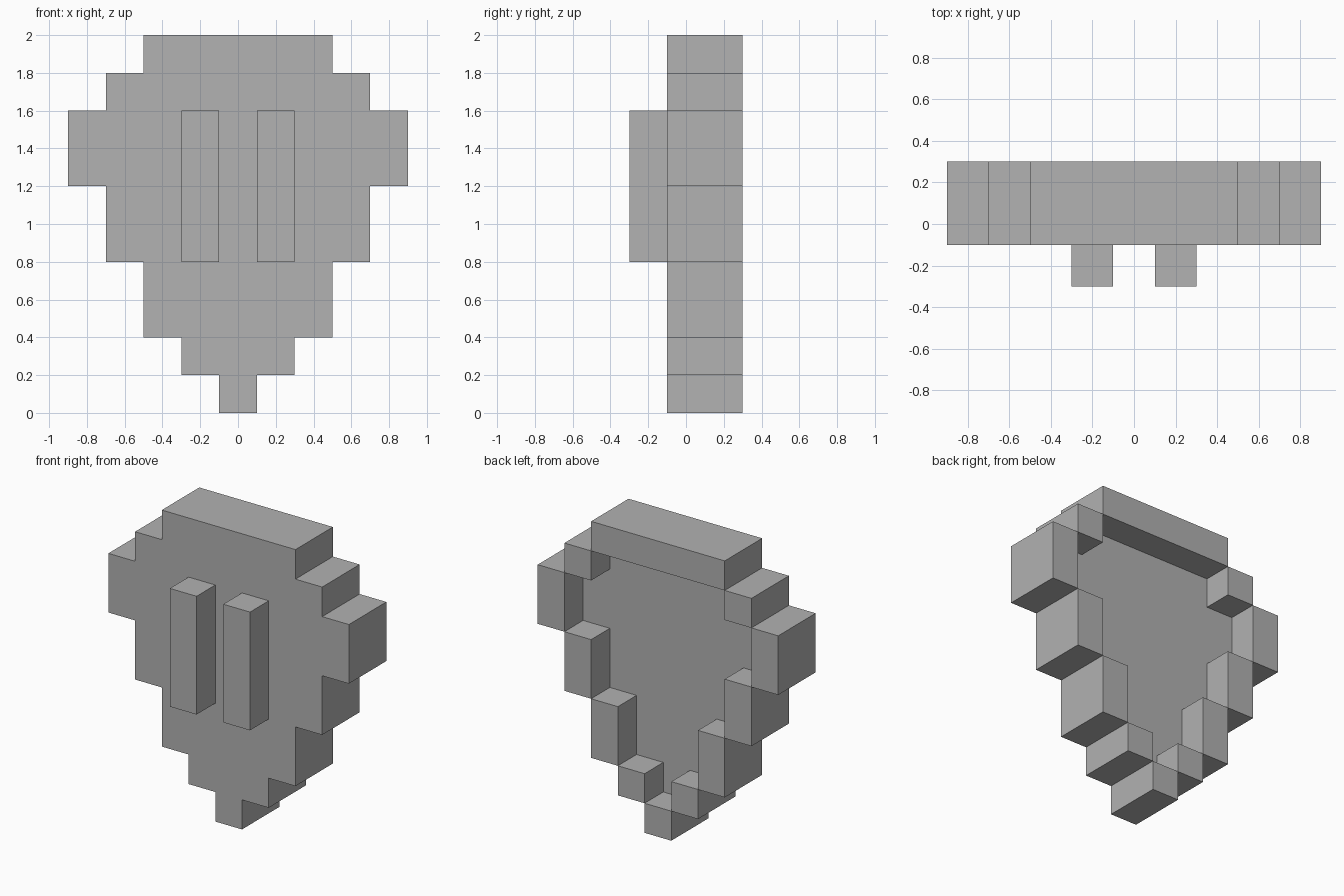
import bpy
import bmesh
from mathutils import Vector

cube = bpy.data.objects.get("Cube")
if cube:
    bpy.data.objects.remove(cube, do_unlink=True)

# One flat colour
grey = bpy.data.materials.new("plain_grey")
grey.use_nodes = True
colour = (0.445, 0.445, 0.445, 1)
grey.diffuse_color = colour
grey.node_tree.nodes["Principled BSDF"].inputs["Base Color"].default_value = colour

CELL = 0.2
FRONT, MIDDLE, BACK = -0.1, 0.1, 0.3

# Half width, bottom and top of each step of the mask, from chin to brow
STEPS = [(0.1, 0, 0.2), (0.3, 0.2, 0.4), (0.5, 0.4, 0.8), (0.7, 0.8, 1.2),
         (0.9, 1.2, 1.6), (0.7, 1.6, 1.8), (0.5, 1.8, 2)]


def extrude_outline(bm, outline, y0, y1):
    """Extrude a closed x-z outline from y0 to y1."""
    face = bm.faces.new([bm.verts.new((x, y0, z)) for x, z in outline])
    moved = bmesh.ops.extrude_face_region(bm, geom=[face], use_keep_orig=True)
    verts = [v for v in moved["geom"] if isinstance(v, bmesh.types.BMVert)]
    bmesh.ops.translate(bm, verts=verts, vec=Vector((0, y1 - y0, 0)))


def block(bm, x0, x1, z0, z1, y0, y1):
    extrude_outline(bm, [(x0, z0), (x1, z0), (x1, z1), (x0, z1)], y0, y1)


def finish(bm, name):
    bmesh.ops.recalc_face_normals(bm, faces=bm.faces[:])
    mesh = bpy.data.meshes.new(name)
    bm.to_mesh(mesh)
    bm.free()
    mesh.materials.append(grey)
    obj = bpy.data.objects.new(name, mesh)
    bpy.context.collection.objects.link(obj)


# Stepped face plate
bm = bmesh.new()
right_side = [(w, z) for w, z0, z1 in STEPS for z in (z0, z1)]
left_side = [(-w, z) for w, z in reversed(right_side)]
extrude_outline(bm, right_side + left_side, FRONT, MIDDLE)
finish(bm, "face_plate")

# Rim of blocks behind the plate: whole bars at chin and brow, pairs between
bm = bmesh.new()
for w, z0, z1 in (STEPS[0], STEPS[-1]):
    block(bm, -w, w, z0, z1, MIDDLE, BACK)
for w, z0, z1 in STEPS[1:-1]:
    block(bm, w - CELL, w, z0, z1, MIDDLE, BACK)
    block(bm, -w, CELL - w, z0, z1, MIDDLE, BACK)
finish(bm, "back_rim")

# Two upright bars on the front
for name, x in (("left_bar", 0.2), ("right_bar", -0.2)):
    bm = bmesh.new()
    block(bm, x - CELL / 2, x + CELL / 2, 0.8, 1.6, FRONT - CELL, FRONT)
    finish(bm, name)
